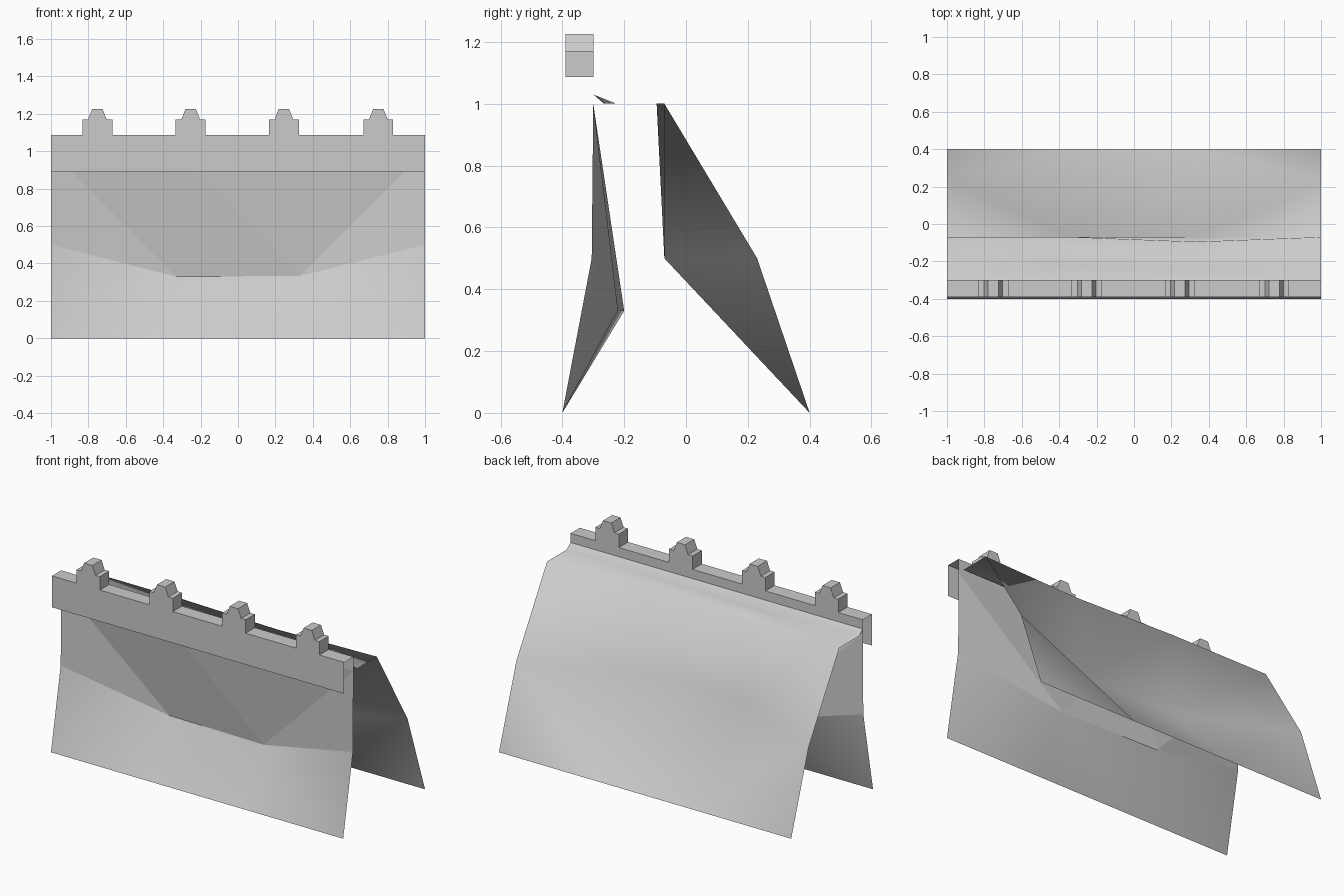
import bpy, bmesh, math

cube = bpy.data.objects.get("Cube")
if cube:
    bpy.data.objects.remove(cube, do_unlink=True)

# Single stone colour
stone = bpy.data.materials.new("stone_grey")
stone.use_nodes = True
colour = (0.6, 0.6, 0.6, 1)
stone.diffuse_color = colour
bsdf = next(n for n in stone.node_tree.nodes if n.type == 'BSDF_PRINCIPLED')
bsdf.inputs["Base Color"].default_value = colour
bsdf.inputs["Roughness"].default_value = 0.9

COLUMNS = (-1, -0.33, 0.33, 1)


def finish(name, bm, smooth_angle=None):
    mesh = bpy.data.meshes.new(name)
    bm.to_mesh(mesh)
    bm.free()
    mesh.materials.append(stone)
    obj = bpy.data.objects.new(name, mesh)
    bpy.context.collection.objects.link(obj)
    if smooth_angle:
        bpy.ops.object.select_all(action='DESELECT')
        obj.select_set(True)
        bpy.context.view_layer.objects.active = obj
        bpy.ops.object.shade_smooth_by_angle(angle=math.radians(smooth_angle))
    return obj


def sheet(name, rows, folds, smooth_angle=None):
    """Open sheet of (y, z) rows; a band folds from its outer corners in the
    first row (True) or in the second row (False), mirrored left to right."""
    bm = bmesh.new()
    grid = [[bm.verts.new((x, y, z)) for x, (y, z) in zip(COLUMNS, row)] for row in rows]
    for low, high, outer_first in zip(grid, grid[1:], folds):
        for j in range(len(COLUMNS) - 1):
            a, b, c, d = low[j], low[j + 1], high[j + 1], high[j]
            if (j < 2) != outer_first:
                bm.faces.new((a, b, d))
                bm.faces.new((b, c, d))
            else:
                bm.faces.new((a, b, c))
                bm.faces.new((a, c, d))
    return finish(name, bm, smooth_angle)


def level(y, z):
    return [(y, z)] * len(COLUMNS)


# Front slope: smooth foot and faceted, undercut upper face
ledge = [(-0.305, 0.5), (-0.2, 0.33), (-0.22, 0.333), (-0.305, 0.5)]
sheet("front_foot", [level(-0.4, 0), ledge], [True], 40)
sheet("front_face", [ledge, level(-0.3, 1)], [False])

# Walkway with a low bank, rolling over into the hollow back slope
sheet("path_and_back_slope", [
    level(-0.3, 1.03),
    [(-0.265, 1), (-0.225, 1), (-0.24, 1), (-0.26, 1)],
    [(-0.07, 1), (-0.07, 1), (-0.095, 1), (-0.07, 1)],
    [(0.23, 0.5), (-0.07, 0.5), (-0.07, 0.5), (0.23, 0.5)],
    level(0.4, 0),
], [False, False, True, True], 120)

# Parapet: stepped skyline swept back, open at the ends and underneath
FRONT, BACK = -0.39, -0.3
BOTTOM, WALL, STEP, PEAK = 0.893, 1.087, 1.17, 1.225
skyline = [(-1, WALL)]
for centre in (-0.752, -0.253, 0.245, 0.75):
    half = [(-0.08, WALL), (-0.08, STEP), (-0.05, STEP), (-0.028, PEAK)]
    skyline += [(centre + x, z) for x, z in half]
    skyline += [(centre - x, z) for x, z in reversed(half)]
skyline.append((1, WALL))

bm = bmesh.new()
front = [bm.verts.new((x, FRONT, z)) for x, z in skyline]
back = [bm.verts.new((x, BACK, z)) for x, z in skyline]
for i in range(len(skyline) - 1):
    bm.faces.new((front[i], front[i + 1], back[i + 1], back[i]))
front_base = [bm.verts.new((x, FRONT, BOTTOM)) for x in (1, -1)]
back_base = [bm.verts.new((x, BACK, 1)) for x in (-1, 1)]
bm.faces.new(list(reversed(front)) + list(reversed(front_base)))
bm.faces.new(back + list(reversed(back_base)))
finish("parapet", bm)
